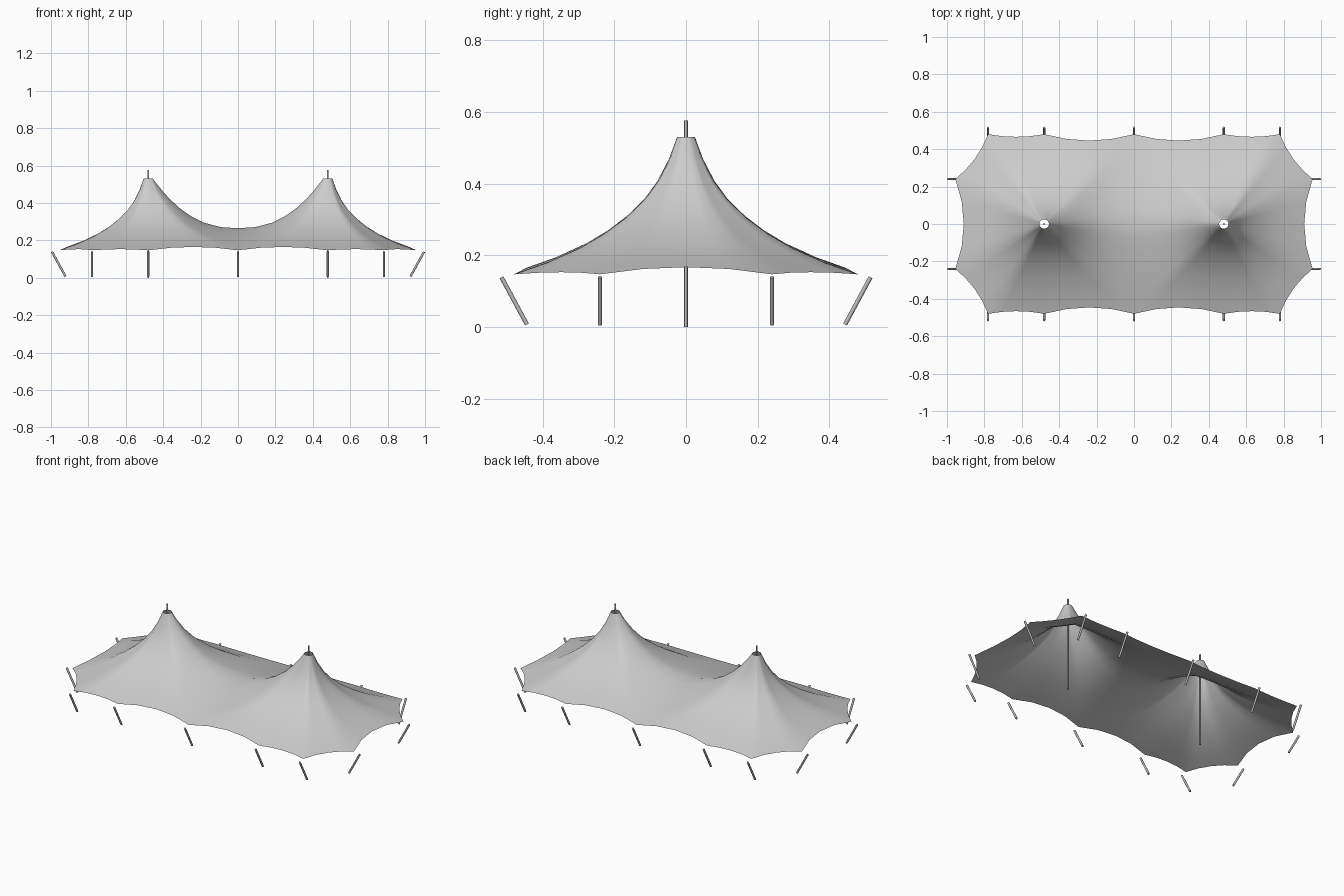
import bpy, bmesh, math
from mathutils import Vector

if "Cube" in bpy.data.objects:
    bpy.data.objects.remove(bpy.data.objects["Cube"])


def material(name, value):
    m = bpy.data.materials.new(name)
    m.diffuse_color = (value, value, value, 1)
    m.use_nodes = True
    m.node_tree.nodes["Principled BSDF"].inputs["Base Color"].default_value = m.diffuse_color
    return m


FABRIC = material("light grey fabric", 0.6)
METAL = material("grey metal", 0.5)

PEAK_X, PEAK_Z, RING_R, EDGE_Z = 0.48, 0.53, 0.025, 0.147
RIDGE_Z = 0.265


def finish(bm, name, mat):
    me = bpy.data.meshes.new(name)
    bm.to_mesh(me)
    bm.free()
    me.materials.append(mat)
    ob = bpy.data.objects.new(name, me)
    bpy.context.collection.objects.link(ob)
    bpy.ops.object.select_all(action='DESELECT')
    ob.select_set(True)
    bpy.context.view_layer.objects.active = ob
    bpy.ops.object.shade_smooth_by_angle(angle=math.radians(50))
    return ob


def scallop(a, b, inward, lift, n=4):
    """Points from a up to (not including) b, bowed inward and upward."""
    a, b = Vector((*a, EDGE_Z)), Vector((*b, EDGE_Z))
    d = (b - a).normalized()
    side = Vector((d.y, -d.x, 0))
    pts = []
    for i in range(n):
        t = i / n
        bow = 4 * t * (1 - t)
        pts.append(a.lerp(b, t) + side * inward * bow + Vector((0, 0, lift * bow)))
    return pts


# Hem of one half: back edge, far end, front edge, then the valley line
A, B, C, D = (0, 0.48), (0.48, 0.48), (0.78, 0.48), (0.955, 0.24)


def flip(p):
    return (p[0], -p[1])


hem = []
for a, b, inward, lift in ((A, B, 0.034, 0.018), (B, C, 0.014, 0.006),
                           (C, D, 0.02, 0.006), (D, flip(D), 0.045, 0.02),
                           (flip(D), flip(C), 0.02, 0.006),
                           (flip(C), flip(B), 0.014, 0.006),
                           (flip(B), flip(A), 0.034, 0.018)):
    hem += scallop(a, b, inward, lift)
for i in range(12):
    y = -0.48 + 0.08 * i
    z = RIDGE_Z - (RIDGE_Z - EDGE_Z) * (abs(y) / 0.48) ** 1.3
    hem.append(Vector((0, y, z)))

# Height falloff from the peak towards the hem
STOPS = ((0, 1), (0.05, 0.84), (0.12, 0.68), (0.2, 0.55), (0.32, 0.41),
         (0.45, 0.295), (0.6, 0.19), (0.8, 0.083), (1, 0))

# Tent canopy: two mirrored funnels welded along the valley
bm = bmesh.new()
for sx in (1, -1):
    rings = []
    for t, f in STOPS:
        ring = []
        for p in hem:
            out = Vector((p.x - PEAK_X, p.y, 0)).normalized() * RING_R
            start = Vector((PEAK_X, 0, 0)) + out
            # nearer the ridge the cloth levels out before the valley
            w = min(max((p.z - EDGE_Z) / (RIDGE_Z - EDGE_Z), 0), 1) if p.x < 1e-5 else 0
            fall = f * (1 - w) + (1 - t) ** 2.4 * w
            x = start.x + (p.x - start.x) * t
            y = start.y + (p.y - start.y) * t
            z = p.z + (PEAK_Z - p.z) * fall
            ring.append(bm.verts.new((sx * x, y, z)))
        rings.append(ring)
    n = len(hem)
    for inner, outer in zip(rings, rings[1:]):
        for i in range(n):
            j = (i + 1) % n
            bm.faces.new((inner[i], inner[j], outer[j], outer[i]))
bmesh.ops.remove_doubles(bm, verts=bm.verts[:], dist=1e-4)
bm.normal_update()
bmesh.ops.reverse_faces(bm, faces=[f for f in bm.faces if f.normal.z < 0])
finish(bm, "tent_canopy", FABRIC)


def rod(name, a, b, r, sides=12):
    a, b = Vector(a), Vector(b)
    bm = bmesh.new()
    bmesh.ops.create_cone(bm, cap_ends=True, segments=sides, radius1=r, radius2=r,
                          depth=(b - a).length)
    rot = (b - a).to_track_quat('Z', 'Y')
    for v in bm.verts:
        v.co = rot @ v.co + (a + b) / 2
    return finish(bm, name, METAL)


# Main poles through the open peaks
for sx in (-1, 1):
    rod("main_pole", (sx * PEAK_X, 0, 0), (sx * PEAK_X, 0, 0.577), 0.005)

# Leaning stakes along the long sides
for sy in (-1, 1):
    for x in (-0.78, -0.48, 0, 0.48, 0.78):
        rod("side_stake", (x, sy * 0.444, 0.007), (x, sy * 0.515, 0.139), 0.006)

# Leaning stakes at both ends
for sx in (-1, 1):
    for y in (-0.24, 0.24):
        rod("end_stake", (sx * 0.922, y, 0.007), (sx * 0.9947, y, 0.139), 0.006)
